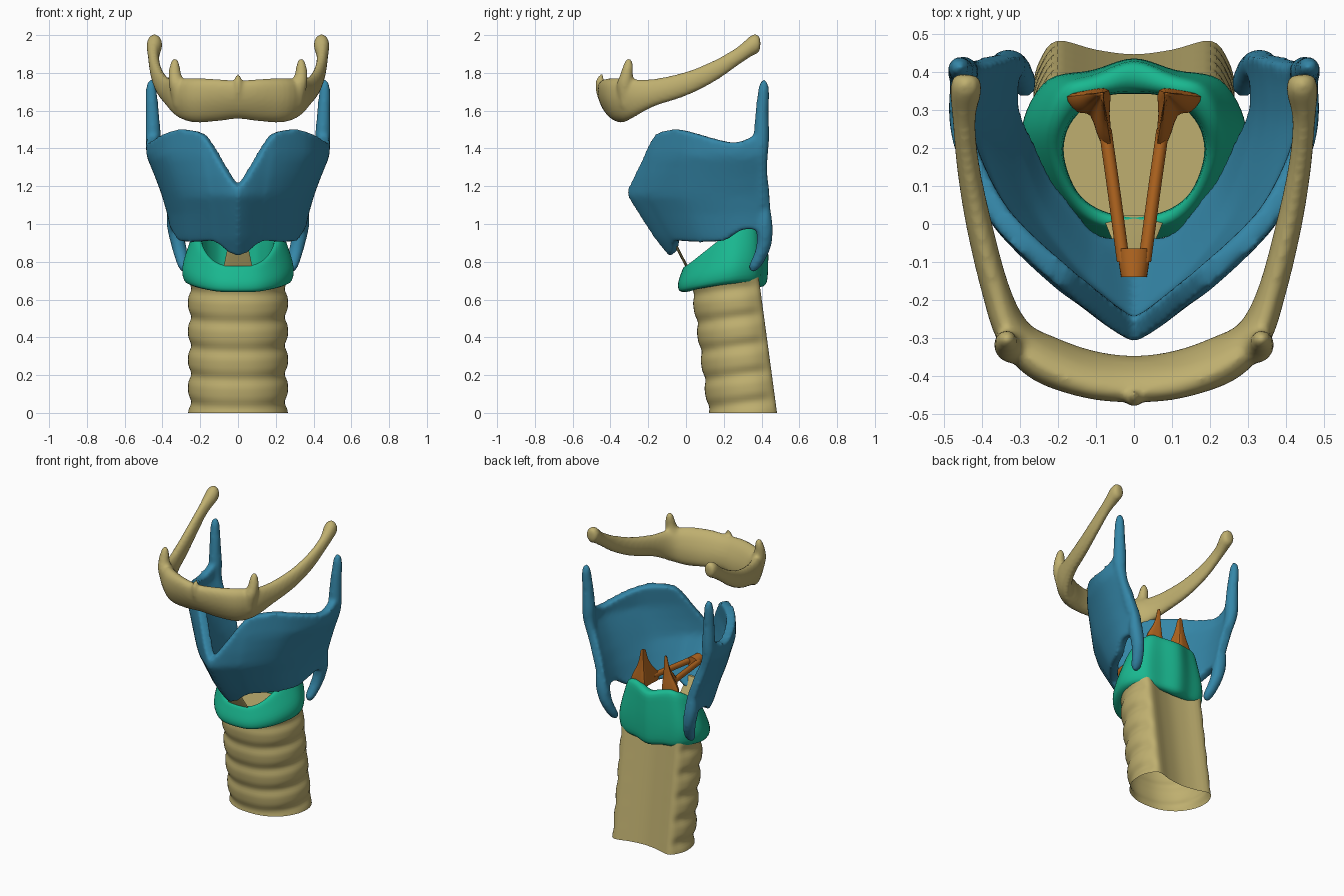
import bpy, bmesh, math
from mathutils import Vector as V

if "Cube" in bpy.data.objects:
    bpy.data.objects.remove(bpy.data.objects["Cube"])


def material(name, rgb):
    m = bpy.data.materials.new(name)
    m.diffuse_color = (*rgb, 1)
    m.use_nodes = True
    m.node_tree.nodes["Principled BSDF"].inputs["Base Color"].default_value = m.diffuse_color
    return m


SAND = material("sand", (.52, .43, .16))
BLUE = material("blue", (.035, .24, .39))
GREEN = material("green", (.01, .48, .28))
ORANGE = material("orange", (.47, .14, .015))
X, Y, Z = V((1, 0, 0)), V((0, 1, 0)), V((0, 0, 1))


def spline(p, n, closed=False):
    """Smooth curve through the points, n steps per span."""
    p = [V(q) for q in p]
    k, out = len(p), []
    at = (lambda i: p[i % k]) if closed else (lambda i: p[min(max(i, 0), k - 1)])
    for i in range(k if closed else k - 1):
        a, b, c, d = (at(i + j) for j in (-1, 0, 1, 2))
        for s in range(n):
            t = s / n
            out.append(.5 * (2 * b + (c - a) * t + (2 * a - 5 * b + 4 * c - d) * t * t
                             + (3 * b - a - 3 * c + d) * t ** 3))
    return out if closed else out + [p[-1]]


def make(name, verts, faces, mat, recalc=True):
    me = bpy.data.meshes.new(name)
    bm = bmesh.new()
    vs = [bm.verts.new(v) for v in verts]
    for f in faces:
        bm.faces.new([vs[i] for i in f])
    if recalc:
        bmesh.ops.recalc_face_normals(bm, faces=bm.faces)
    bm.to_mesh(me)
    bm.free()
    me.materials.append(mat)
    ob = bpy.data.objects.new(name, me)
    bpy.context.collection.objects.link(ob)
    activate(ob)
    bpy.ops.object.shade_smooth_by_angle(angle=math.radians(50))
    return ob


def activate(*obs):
    bpy.ops.object.select_all(action='DESELECT')
    for o in obs:
        o.select_set(True)
    bpy.context.view_layer.objects.active = obs[0]


def fuse(main, parts, voxel, steps):
    """Join the parts into one smooth body."""
    activate(main, *parts)
    bpy.ops.object.join()
    mod = main.modifiers.new("blend", 'REMESH')
    mod.mode, mod.voxel_size, mod.use_smooth_shade = 'VOXEL', voxel, True
    mod = main.modifiers.new("soften", 'SMOOTH')
    mod.factor, mod.iterations = .5, steps


def loft(name, secs, mat, path_n=4, sec_n=3, closed=False, caps=(True, True)):
    rows = [spline(s, sec_n, True) for s in secs]
    rows = list(zip(*[spline(c, path_n, closed) for c in zip(*rows)]))
    k, r = len(rows[0]), len(rows)
    faces = [(i * k + j, i * k + (j + 1) % k, (i + 1) % r * k + (j + 1) % k, (i + 1) % r * k + j)
             for i in range(r if closed else r - 1) for j in range(k)]
    if not closed:
        faces += [range(k)] if caps[0] else []
        faces += [range((r - 1) * k, r * k)] if caps[1] else []
    return make(name, [v for row in rows for v in row], faces, mat)


def ring(c, a, b, u=X, v=Y):
    return [V(c) + u * a * math.cos(t * math.pi / 4) + v * b * math.sin(t * math.pi / 4) for t in range(8)]


def horn(name, pts, mat, side=1):
    """Tapering upright rod: points are x, y, z, radius."""
    return loft(name, [ring((side * x, y, z), r, r) for x, y, z, r in pts], mat)


def lerp(table, z):
    for a, b in zip(table, table[1:]):
        if z <= b[0]:
            break
    t = min(max((z - a[0]) / (b[0] - a[0]), 0), 1)
    return [p + (q - p) * t for p, q in zip(a[1:], b[1:])]


# Trachea: ribbed tube leaning forward, plain concave back
half = [(0, -.183), (.1, -.17), (.19, -.117), (.247, -.03), (.262, .06), (.245, .13), (.2, .18), (.1, .157), (0, .145)]
outline = half + [(-x, y) for x, y in half[-2:0:-1]]
secs = []
for i in range(49):
    z = i * .015
    sec = []
    for x, y in outline:
        w = 0 if y > .14 else min((.19 - y) / .08, 1)
        s = 1.01 - .065 * w * (.5 + .5 * math.cos(math.tau * (z - .12 * y - .05) / .15)) ** 2
        sec.append((x * s, .30 - .135 * z + y * s, z))
    secs.append(sec)
loft("trachea", secs, SAND, 1, 4, caps=(False, True))

# Cricoid: ring, low in front and tall behind (outer xy, inner xy, bottom, top, top lean)
stations = [(0, -.042, 0, .02, .645, .775, .4), (.12, -.022, .085, .035, .648, .785, .4),
            (.22, .06, .15, .085, .665, .835, .5), (.283, .18, .185, .18, .685, .915, .5),
            (.288, .28, .17, .26, .695, .99, .45), (.225, .38, .11, .325, .695, 1.04, .3),
            (.11, .405, .055, .342, .69, 1.035, .15), (0, .435, 0, .345, .68, 1.02, .05)]
stations += [(-a, b, -c, *r) for a, b, c, *r in stations[-2:0:-1]]
secs = []
for ox, oy, ix, iy, zb, zt, k in stations:
    o, n, h = V((ox, oy, 0)), V((ix, iy, 0)), zt - zb
    secs.append([o.lerp(n, .15) + Z * zb, o + Z * (zb + .3 * h), o.lerp(n, k * .7) + Z * (zb + .75 * h),
                 o.lerp(n, k + .15) + Z * zt, o.lerp(n, .95) + Z * (zt - .06 * h),
                 n + Z * (zb + .4 * h), o.lerp(n, .85) + Z * zb])
loft("cricoid_cartilage", secs, GREEN, 5, 4, closed=True)

# Thyroid: folded plate (x share, y share, top, bottom) shaped by height (z, half width, front y, back y)
shape = [(.77, .30, -.05, .42), (.84, .315, -.10, .43), (.92, .345, -.165, .445), (1.05, .372, -.25, .452),
         (1.15, .40, -.312, .445), (1.25, .437, -.31, .435), (1.36, .482, -.295, .425), (1.5, .487, -.275, .42)]
cols = spline([(0, 0, 1.19, .825), (.1, .03, 1.235, .835), (.2, .07, 1.315, .855), (.32, .125, 1.425, .89),
               (.42, .17, 1.48, .905), (.62, .29, 1.502, .9), (.79, .42, 1.485, .9), (.93, .6, 1.45, .91),
               (1, .76, 1.43, .965), (1, .9, 1.46, .965), (.97, 1, 1.52, .93)], 3)
cols = [V((-c[0], *c[1:])) for c in cols[:0:-1]] + cols
verts, N = [], 16
for h, g, zt, zb in cols:
    for j in range(N):
        z = zb + (zt - zb) * j / (N - 1)
        hw, y0, y1 = lerp(shape, z)
        verts.append((h * hw, y0 + (y1 - y0) * g, z))
faces = [(i * N + j, (i + 1) * N + j, (i + 1) * N + j + 1, i * N + j + 1)
         for i in range(len(cols) - 1) for j in range(N - 1)]
thyroid = make("thyroid_cartilage", verts, faces, BLUE, False)
mod = thyroid.modifiers.new("thickness", 'SOLIDIFY')
mod.thickness, mod.offset = .058, -1
bpy.ops.object.modifier_apply(modifier=mod.name)
horns = []
for s in (1, -1):
    horns.append(horn("upper_horn", [(.37, .405, 1.1, .02), (.41, .40, 1.25, .028), (.445, .398, 1.38, .038),
                                     (.449, .40, 1.47, .041), (.453, .402, 1.58, .036), (.459, .41, 1.7, .03),
                                     (.46, .412, 1.745, .022), (.46, .412, 1.765, .008)], BLUE, s))
    horns.append(horn("lower_horn", [(.355, .42, 1.12, .02), (.335, .418, .99, .042), (.315, .413, .89, .04),
                                     (.298, .388, .82, .037), (.288, .365, .775, .032), (.286, .355, .748, .014)], BLUE, s))
fuse(thyroid, horns, .0125, 6)

# Hyoid: horseshoe (centre xyz, half thickness, half height, forward lean)
arch = [(0, -.408, 1.658, .054, .102, .03), (.12, -.395, 1.656, .056, .113, .03), (.24, -.352, 1.655, .06, .118, .02),
        (.318, -.285, 1.665, .046, .102, .01), (.365, -.17, 1.695, .037, .074, 0), (.408, 0, 1.742, .034, .064, 0),
        (.436, .15, 1.81, .03, .057, 0), (.447, .27, 1.886, .03, .05, 0), (.443, .345, 1.943, .041, .056, 0),
        (.441, .38, 1.953, .037, .048, 0), (.44, .393, 1.955, .022, .028, 0)]
arch = [(-a[0], *a[1:]) for a in arch[:0:-1]] + arch
secs = []
for i, (x, y, z, t, h, lean) in enumerate(arch):
    a, b = arch[max(i - 1, 0)], arch[min(i + 1, len(arch) - 1)]
    n = V((b[1] - a[1], a[0] - b[0], 0)).normalized()
    secs.append(ring((x, y, z), t, 1, n, Z * h + n * lean))
hyoid = loft("hyoid_bone", secs, SAND, 4, 3)
parts = [horn("hyoid_ridge", [(0, -.435, 1.62, .01), (0, -.455, 1.69, .02), (0, -.46, 1.75, .02),
                              (0, -.45, 1.785, .012), (0, -.445, 1.795, .004)], SAND)]
for s in (1, -1):
    parts.append(horn("hyoid_lesser_horn", [(.31, -.32, 1.62, .03), (.32, -.322, 1.73, .045), (.334, -.315, 1.79, .034),
                                            (.335, -.306, 1.84, .026), (.333, -.303, 1.875, .012)], SAND, s))
fuse(hyoid, parts, .011, 4)

# Arytenoids, vocal ligaments and their front anchor
for s in (1, -1):
    base = [(.176, .335), (.12, .352), (.066, .352), (.064, .29), (.06, .2), (.09, .22), (.115, .285), (.15, .295)]
    top = V((.083, .345))
    secs = [[(s * q.x, q.y, z) for q in (top.lerp(V(p), k) for p in base)]
            for z, k in ((1.01, .9), (1.04, 1), (1.08, .85), (1.13, .55), (1.18, .34), (1.22, .24), (1.25, .18), (1.262, .06))]
    loft("arytenoid_cartilage", secs, ORANGE, 3, 3)
    loft("vocal_ligament", [ring((s * x, y, z), .017, .02, X, Z) for x, y, z in
                            ((.076, .25, 1.05), (.052, .08, 1.045), (.028, -.1, 1.04))], ORANGE)
loft("ligament_anchor", [ring((0, y, 1.04), a, .035, X, Z) for y, a in
                         ((-.14, .034), (-.1, .04), (-.065, .043))], ORANGE)

# Membrane between cricoid and thyroid
loft("cricothyroid_ligament", [ring((0, y, z), a, .008) for y, z, a in
                               ((.015, .755, .08), (-.035, .85, .06), (-.08, .94, .04))], SAND)
